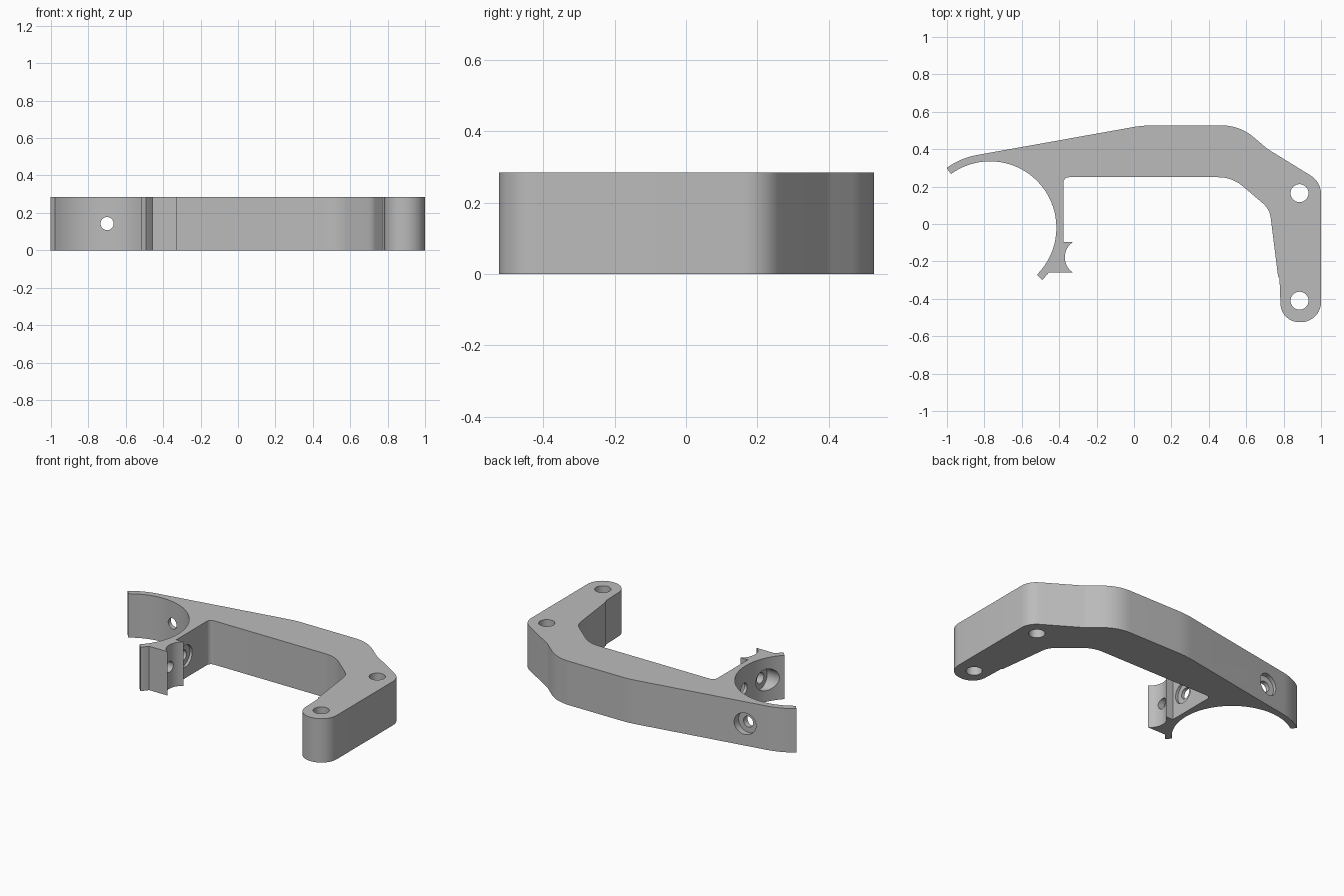
import bpy, bmesh, math
from mathutils import Vector, Matrix

if "Cube" in bpy.data.objects:
    bpy.data.objects.remove(bpy.data.objects["Cube"], do_unlink=True)

HEIGHT = 0.285
MID = HEIGHT / 2
RING = Vector((-0.77, -0.02))
R_IN, R_OUT = 0.355, 0.395


def arc(center, radius, start, end, steps):
    """Points on an arc, angles in degrees."""
    angles = [math.radians(start + (end - start) * i / steps) for i in range(steps + 1)]
    return [Vector((center[0] + radius * math.cos(a), center[1] + radius * math.sin(a)))
            for a in angles]


def rounded(before, corners, after, steps=10):
    """Replace each (x, y, radius) corner by a tangent arc."""
    pts = [before] + [Vector(c[:2]) for c in corners] + [after]
    out = []
    for i, (x, y, r) in enumerate(corners, 1):
        p = pts[i]
        if r == 0:
            out.append(p)
            continue
        a, b = (pts[i - 1] - p).normalized(), (pts[i + 1] - p).normalized()
        half = a.angle(b) / 2
        center = p + (a + b).normalized() * (r / math.sin(half))
        t = r / math.tan(half)
        u, v = p + a * t - center, p + b * t - center
        sweep = u.angle(v)
        for k in range(steps + 1):
            f = k / steps
            out.append(center + (u * math.sin((1 - f) * sweep) + v * math.sin(f * sweep)) / math.sin(sweep))
    return out


# Outline: clamp back, arm, mounting foot, inner edge, tab, clamp mouth
outer_back = arc(RING, R_OUT, 126, 100, 8)
tip = arc(RING, R_OUT, -37.4, -45, 3)
frame = [
    (0.045, 0.527, 0.6), (0.566, 0.527, 0.26), (0.714, 0.401, 0.15), (1.0, 0.225, 0.115),
    (1.0, -0.525, 0.108), (0.787, -0.525, 0.1), (0.778, -0.29, 0), (0.77, -0.28, 0),
    (0.725, 0.08, 0.12), (0.525, 0.25, 0.2), (-0.378, 0.25, 0.03), (-0.378, -0.095, 0),
]
tab = arc((-0.271, -0.178), 0.099, 123, 237, 16)
tab = [Vector((-0.325, -0.095))] + tab[1:-1] + [Vector((-0.325, -0.26))]
outline = outer_back + rounded(outer_back[-1], frame, tab[0]) + tab + tip
outline += arc(RING, R_IN, -45, 126, 48)

bm = bmesh.new()
base = bm.faces.new([bm.verts.new((p.x, p.y, 0)) for p in outline])
top = bmesh.ops.extrude_face_region(bm, geom=[base])["geom"]
bmesh.ops.translate(bm, vec=(0, 0, HEIGHT), verts=[g for g in top if isinstance(g, bmesh.types.BMVert)])
bmesh.ops.recalc_face_normals(bm, faces=bm.faces)
mesh = bpy.data.meshes.new("bracket_body")
bm.to_mesh(mesh)
bm.free()
body = bpy.data.objects.new("bracket_body", mesh)
bpy.context.collection.objects.link(body)

grey = bpy.data.materials.new("plain_grey")
grey.use_nodes = True
grey.diffuse_color = (0.5, 0.5, 0.5, 1)
grey.node_tree.nodes["Principled BSDF"].inputs["Base Color"].default_value = (0.5, 0.5, 0.5, 1)
mesh.materials.append(grey)

bpy.context.view_layer.objects.active = body
body.select_set(True)


def drill(start, end, radius):
    """Cut a round hole between two points."""
    a, b = Vector(start), Vector(end)
    rot = (b - a).to_track_quat("Z", "Y").to_matrix().to_4x4()
    cut = bmesh.new()
    bmesh.ops.create_cone(cut, cap_ends=True, segments=32, radius1=radius, radius2=radius,
                          depth=(b - a).length, matrix=Matrix.Translation((a + b) / 2) @ rot)
    data = bpy.data.meshes.new("hole_cutter")
    cut.to_mesh(data)
    cut.free()
    data.materials.append(grey)
    cutter = bpy.data.objects.new("hole_cutter", data)
    cutter.hide_render = True
    bpy.context.collection.objects.link(cutter)
    mod = body.modifiers.new("hole", "BOOLEAN")
    mod.operation, mod.solver, mod.object = "DIFFERENCE", "EXACT", cutter
    bpy.ops.object.modifier_apply(modifier=mod.name)
    bpy.data.objects.remove(cutter, do_unlink=True)


# Vertical mounting holes
for y in (0.165, -0.41):
    drill((0.885, y, -0.1), (0.885, y, HEIGHT + 0.1), 0.048)

# Counterbored screw holes: back of clamp, leg, tab
SMALL, BIG = 0.035, 0.07
drill((-0.70, 0.25, MID), (-0.70, 0.5, MID), SMALL)
drill((-0.70, 0.36, MID), (-0.70, 0.5, MID), BIG)
drill((-0.47, 0, MID), (-0.3, 0, MID), SMALL)
drill((-0.395, 0, MID), (-0.3, 0, MID), BIG)
drill((-0.55, -0.178, MID), (-0.3, -0.178, MID), SMALL)
drill((-0.56, -0.178, MID), (-0.41, -0.178, MID), BIG)

bpy.ops.object.shade_smooth_by_angle(angle=math.radians(30))
